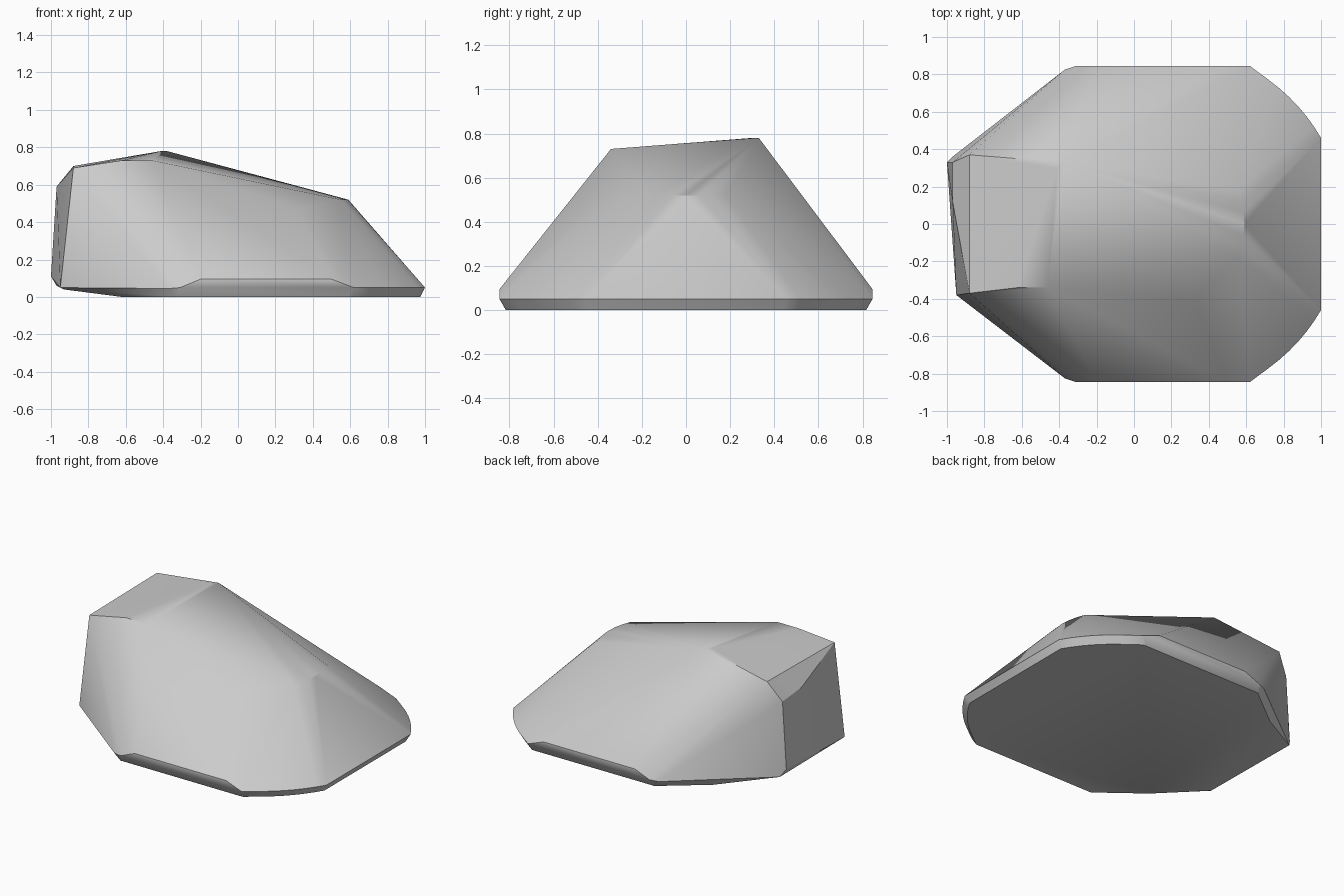
import bpy
import bmesh
from math import sin, cos, radians

cube = bpy.data.objects.get("Cube")
if cube:
    bpy.data.objects.remove(cube, do_unlink=True)

stone = bpy.data.materials.new("stone_grey")
stone.use_nodes = True
colour = (0.6, 0.6, 0.6, 1)
stone.diffuse_color = colour
stone.node_tree.nodes["Principled BSDF"].inputs["Base Color"].default_value = colour

# Uneven crown and blunt end
points = [
    (-0.38, 0.33, 0.78), (-0.41, 0.30, 0.78),
    (-0.46, -0.34, 0.73), (-0.62, -0.34, 0.73),
    (-0.88, -0.37, 0.69), (-0.88, 0.37, 0.70),
    (-0.97, 0.33, 0.57), (-0.97, 0.12, 0.59),
    (-1.0, 0.33, 0.11), (-0.97, 0.36, 0.06),
    (-0.95, -0.38, 0.05), (-0.93, -0.37, 0.04),
    (0.32, -0.41, 0.47),
]

# Curved lip where the crown drops to the sloped end
for i in range(-3, 4):
    y = 0.06 * i
    points.append((0.59 - 1.2 * y * y, y, 0.52))

# Mirrored base rim, with an arc at each sloped corner
for side in (-1, 1):
    points += [
        (-0.2, side * 0.845, 0.095), (0.5, side * 0.845, 0.095),
        (-0.31, side * 0.845, 0.05), (-0.37, side * 0.825, 0.045),
        (-0.33, side * 0.815, 0), (-0.62, side * 0.59, 0),
        (0.62, side * 0.845, 0.05), (0.61, side * 0.815, 0),
    ]
    for i in range(9):
        a = radians(30 + 32 * i / 8)
        for inset, z in ((0, 0.05), (0.03, 0)):
            r = 1.0 - inset
            points.append((0.134 + r * cos(a), side * (r * sin(a) - 0.04), z))

# Wrap the points in one faceted boulder
bm = bmesh.new()
for p in points:
    bm.verts.new(p)
hull = bmesh.ops.convex_hull(bm, input=bm.verts)
loose = [v for v in bm.verts if not v.link_faces]
bmesh.ops.delete(bm, geom=loose, context='VERTS')
bmesh.ops.dissolve_limit(bm, angle_limit=radians(1), verts=bm.verts, edges=bm.edges)
bmesh.ops.recalc_face_normals(bm, faces=bm.faces)

mesh = bpy.data.meshes.new("boulder")
bm.to_mesh(mesh)
bm.free()
mesh.materials.append(stone)
boulder = bpy.data.objects.new("boulder", mesh)
bpy.context.collection.objects.link(boulder)

# Soften the shallow creases
bpy.ops.object.select_all(action='DESELECT')
boulder.select_set(True)
bpy.context.view_layer.objects.active = boulder
bpy.ops.object.shade_smooth_by_angle(angle=radians(30))
